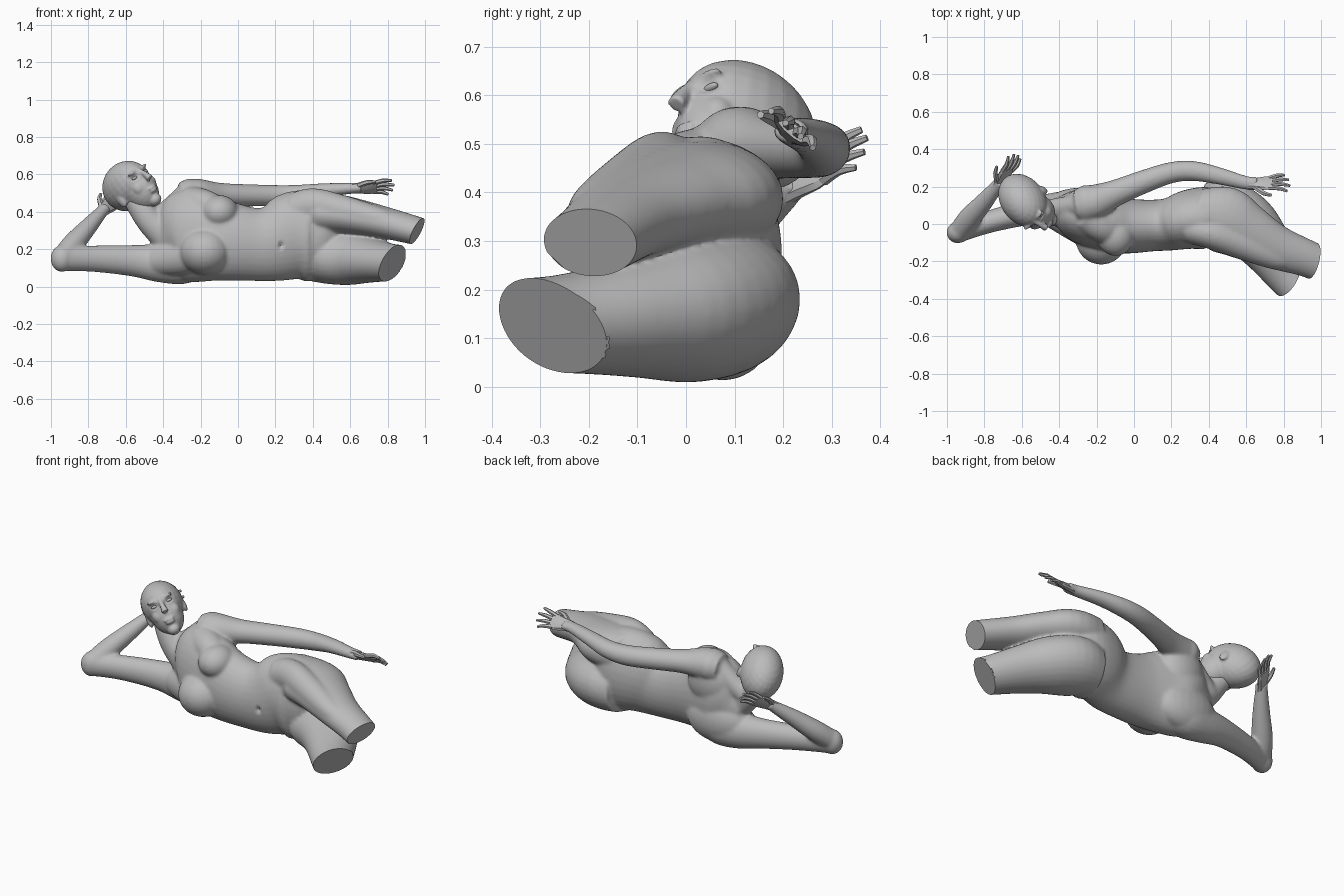
import bpy, bmesh, math
from mathutils import Vector, Matrix

grey = bpy.data.materials.new("stone grey")
grey.diffuse_color = (0.5, 0.5, 0.5, 1)


def loft(bm, stations, n=20, sub=4, up=(0, 0, 1)):
    """Smooth closed tube through stations (x, y, z, side radius, up radius)."""
    st = [Vector(s) for s in stations]
    ext = [2 * st[0] - st[1]] + st + [2 * st[-1] - st[-2]]
    path = []
    for i in range(1, len(ext) - 2):
        p0, p1, p2, p3 = ext[i - 1:i + 3]
        for k in range(sub):
            t = k / sub
            path.append(0.5 * (2 * p1 + (p2 - p0) * t + (2 * p0 - 5 * p1 + 4 * p2 - p3) * t * t
                               + (3 * p1 - p0 - 3 * p2 + p3) * t ** 3))
    path.append(st[-1])
    rings = []
    for i, p in enumerate(path):
        a, b = path[max(i - 1, 0)], path[min(i + 1, len(path) - 1)]
        t = (Vector(b[:3]) - Vector(a[:3])).normalized()
        side = Vector(up).cross(t).normalized()
        top = t.cross(side)
        rings.append([bm.verts.new(Vector(p[:3]) + side * p[3] * math.cos(w) + top * p[4] * math.sin(w))
                      for w in (2 * math.pi * j / n for j in range(n))])
    for r, q in zip(rings, rings[1:]):
        for j in range(n):
            bm.faces.new((r[j], r[(j + 1) % n], q[(j + 1) % n], q[j]))
    bm.faces.new(rings[0][::-1])
    bm.faces.new(rings[-1])


def ball(bm, c, r, axes=Matrix.Identity(3)):
    """Ellipsoid at c with radii r along the given axes."""
    m = Matrix.Translation(c) @ axes.to_4x4() @ Matrix.Diagonal((*r, 1))
    bmesh.ops.create_uvsphere(bm, u_segments=24, v_segments=14, radius=1, matrix=m)


def finish(bm, name, angle=40):
    bmesh.ops.recalc_face_normals(bm, faces=bm.faces)
    me = bpy.data.meshes.new(name)
    bm.to_mesh(me)
    bm.free()
    ob = bpy.data.objects.new(name, me)
    bpy.context.collection.objects.link(ob)
    me.materials.append(grey)
    bpy.ops.object.select_all(action='DESELECT')
    ob.select_set(True)
    bpy.context.view_layer.objects.active = ob
    bpy.ops.object.shade_smooth_by_angle(angle=math.radians(angle))
    return ob


def fuse(bm, voxel, soft):
    """Melt overlapping shapes into one soft skin and return it as a bmesh."""
    raw = finish(bm, "source")
    rm = raw.modifiers.new("fuse", 'REMESH')
    rm.mode = 'VOXEL'
    rm.voxel_size = voxel
    sm = raw.modifiers.new("soften", 'SMOOTH')
    sm.factor = .5
    sm.iterations = soft
    skin = bpy.data.meshes.new_from_object(raw.evaluated_get(bpy.context.evaluated_depsgraph_get()))
    bpy.data.objects.remove(raw)
    out = bmesh.new()
    out.from_mesh(skin)
    return out


bm = bmesh.new()
# torso
loft(bm, [(-.45, .08, .25, .05, .07), (-.39, .07, .255, .09, .135), (-.30, .05, .275, .143, .24),
          (-.18, .015, .265, .15, .243), (-.05, -.01, .242, .148, .212), (.10, -.008, .225, .138, .195),
          (.20, .0, .235, .142, .208), (.30, .025, .268, .16, .24), (.40, .03, .272, .165, .24),
          (.48, .005, .27, .13, .20), (.54, -.01, .26, .08, .13)], 32)
# bust, sunk into the chest, with slopes up to the shoulders
ball(bm, (-.098, -.06, .398), (.10, .112, .092))
ball(bm, (-.175, -.08, .188), (.138, .138, .125))
loft(bm, [(-.27, .05, .47, .08, .07), (-.18, -.01, .44, .085, .08), (-.10, -.05, .40, .07, .07)])
loft(bm, [(-.44, .05, .14, .07, .08), (-.30, -.01, .16, .09, .10), (-.18, -.07, .185, .09, .09)])
# shoulder blades
ball(bm, (-.28, .095, .17), (.20, .10, .14))
ball(bm, (-.24, .11, .39), (.14, .085, .14))
# upper thigh with its front muscle
loft(bm, [(.34, .05, .38, .14, .13), (.48, .022, .388, .18, .115), (.60, -.042, .378, .155, .10),
          (.75, -.12, .35, .122, .087), (.90, -.175, .313, .102, .079), (1.0, -.215, .285, .097, .074)], 28)
loft(bm, [(.30, -.025, .41, .08, .09), (.40, -.05, .435, .08, .092), (.55, -.10, .412, .08, .08),
          (.75, -.172, .366, .07, .062), (.86, -.183, .337, .06, .05)])
# lower thigh, rolled so the seat is higher than the front
loft(bm, [(.36, .08, .175, .14, .14), (.48, .06, .168, .18, .15), (.60, -.005, .155, .172, .146),
          (.70, -.115, .142, .145, .122), (.80, -.25, .13, .118, .102), (.88, -.35, .125, .103, .097)], 28,
     up=(0, -.28, 1))
# free arm laid along the body
loft(bm, [(-.31, .10, .48, .085, .08), (-.22, .115, .488, .095, .09), (-.10, .165, .49, .072, .066),
          (.05, .225, .488, .063, .06), (.20, .275, .487, .057, .057), (.32, .283, .495, .054, .05),
          (.45, .258, .513, .047, .04), (.60, .22, .525, .037, .030), (.66, .217, .526, .037, .026)])
ball(bm, (-.255, .11, .488), (.08, .10, .09))
# supporting arm
loft(bm, [(-.20, .07, .15, .09, .10), (-.30, .075, .13, .11, .117), (-.42, .078, .127, .092, .104),
          (-.55, .067, .138, .073, .086), (-.70, .032, .147, .063, .075), (-.82, -.003, .15, .058, .069),
          (-.94, -.046, .15, .054, .068)])
ball(bm, (-.942, -.046, .15), (.061, .058, .072))
loft(bm, [(-.94, -.05, .155, .057, .057), (-.88, .03, .23, .06, .058), (-.80, .12, .32, .049, .047),
          (-.73, .205, .40, .036, .033), (-.71, .23, .425, .036, .03)])
# neck and shoulder slope
loft(bm, [(-.34, .06, .24, .08, .10), (-.46, .06, .34, .067, .075), (-.52, .07, .42, .062, .068),
          (-.57, .10, .50, .062, .062)])
loft(bm, [(-.46, .07, .34, .06, .06), (-.38, .085, .40, .06, .06), (-.28, .10, .49, .06, .06)])
bm = fuse(bm, .007, 22)

# navel dent
for v in bm.verts:
    d = math.hypot(v.co.x - .23, (v.co.z - .22) * .7)
    if v.co.y < 0 and d < .025:
        v.co.y += .02 * (1 - d / .025) ** 2

# flat cuts through both thighs
for mid, r, co, no in (((.86, -.33, .12), .17, (.82, -.29, .13), (.75, -.45, -.48)),
                       ((.98, -.21, .29), .155, (.955, -.2, .295), (1, -.25, -.5))):
    fs = [f for f in bm.faces if (f.calc_center_median() - Vector(mid)).length < r]
    geom = list({e for f in fs for e in f.edges}) + list({v for f in fs for v in f.verts}) + fs
    bmesh.ops.bisect_plane(bm, geom=geom, plane_co=co, plane_no=Vector(no).normalized(), clear_outer=True)
    bmesh.ops.edgeloop_fill(bm, edges=[e for e in bm.edges if e.is_boundary])
finish(bm, "body", 45)

# head, in its own tilted frame: left, forward, up
U = Vector((-.6, .1, .79)).normalized()
F = Vector((.5, -.75, .43))
F = (F - U * F.dot(U)).normalized()
L = U.cross(F)
AX = Matrix((L, F, U)).transposed()
HC = Vector((-.587, .116, .544))


def hp(l, f, u):
    return HC + AX @ Vector((l, f, u))


bm = bmesh.new()
ball(bm, hp(0, -.013, 0), (.116, .162, .13), AX)            # skull
ball(bm, hp(0, .052, -.065), (.088, .098, .118), AX)        # face
ball(bm, hp(0, .10, -.158), (.036, .038, .032), AX)         # chin
loft(bm, [(*hp(0, .135, .02), .012, .014), (*hp(0, .160, -.02), .014, .016),
          (*hp(0, .175, -.055), .021, .02)], 12, up=F)      # nose
for s in (-1, 1):
    ball(bm, hp(s * .042, .130, .024), (.034, .016, .009), AX)     # brows
    ball(bm, hp(s * .045, .098, -.06), (.035, .038, .04), AX)      # cheeks
    ball(bm, hp(s * .104, -.005, -.055), (.014, .026, .04), AX)    # ears
ball(bm, hp(0, .143, -.100), (.031, .017, .009), AX)        # lips
ball(bm, hp(0, .140, -.117), (.026, .017, .009), AX)
bm = fuse(bm, .006, 5)
# eye sockets
for v in bm.verts:
    p = AX.transposed() @ (v.co - HC)
    d = math.hypot((abs(p.x) - .042) / .028, (p.z + .004) / .018)
    if p.y > 0 and d < 1:
        v.co -= F * .010 * (1 - d * d)
finish(bm, "head", 60)

# eyes
for s, side in ((-1, "right"), (1, "left")):
    bm = bmesh.new()
    ball(bm, hp(s * .042, .124, -.004), (.021, .010, .008), AX)
    finish(bm, side + "_eye")


def hand(name, wrist, d, across, thumb, spread):
    """Palm, four spread fingers and a thumb; across points to the little finger."""
    w, d = Vector(wrist), Vector(d).normalized()
    a = Vector(across)
    a = (a - d * a.dot(d)).normalized()
    n = d.cross(a)
    bm = bmesh.new()
    P = lambda x, y, z=0: w + d * x + a * y + n * z
    loft(bm, [(*P(-.02, 0), .032, .025), (*P(.03, 0), .038, .021), (*P(.07, 0), .047, .018),
              (*P(.11, 0), .044, .013)], 10, 2, up=n)
    for i, length in enumerate((.09, .105, .098, .075)):
        y, sp = -.034 + .0225 * i, (-.28 + .19 * i) * spread
        loft(bm, [(*P(.09, y), .0125, .0125),
                  (*P(.10 + length * .5, y + sp * length * .5, .008 * thumb), .0115, .0115),
                  (*P(.10 + length, y + sp * length, -.004 * thumb), .007, .007)], 6, 2, up=n)
    loft(bm, [(*P(.015, -.02), .017, .016), (*P(.06, -.058, -.012 * thumb), .013, .013),
              (*P(.105, -.07, -.02 * thumb), .008, .008)], 6, 2, up=n)
    finish(bm, name, 30)


hand("free_hand", (.63, .215, .526), (1, .04, .03), (0, .75, -.65), 1, 1)
hand("supporting_hand", (-.722, .215, .408), (.47, .76, .46), (.7, .05, -.64), -1, .7)
